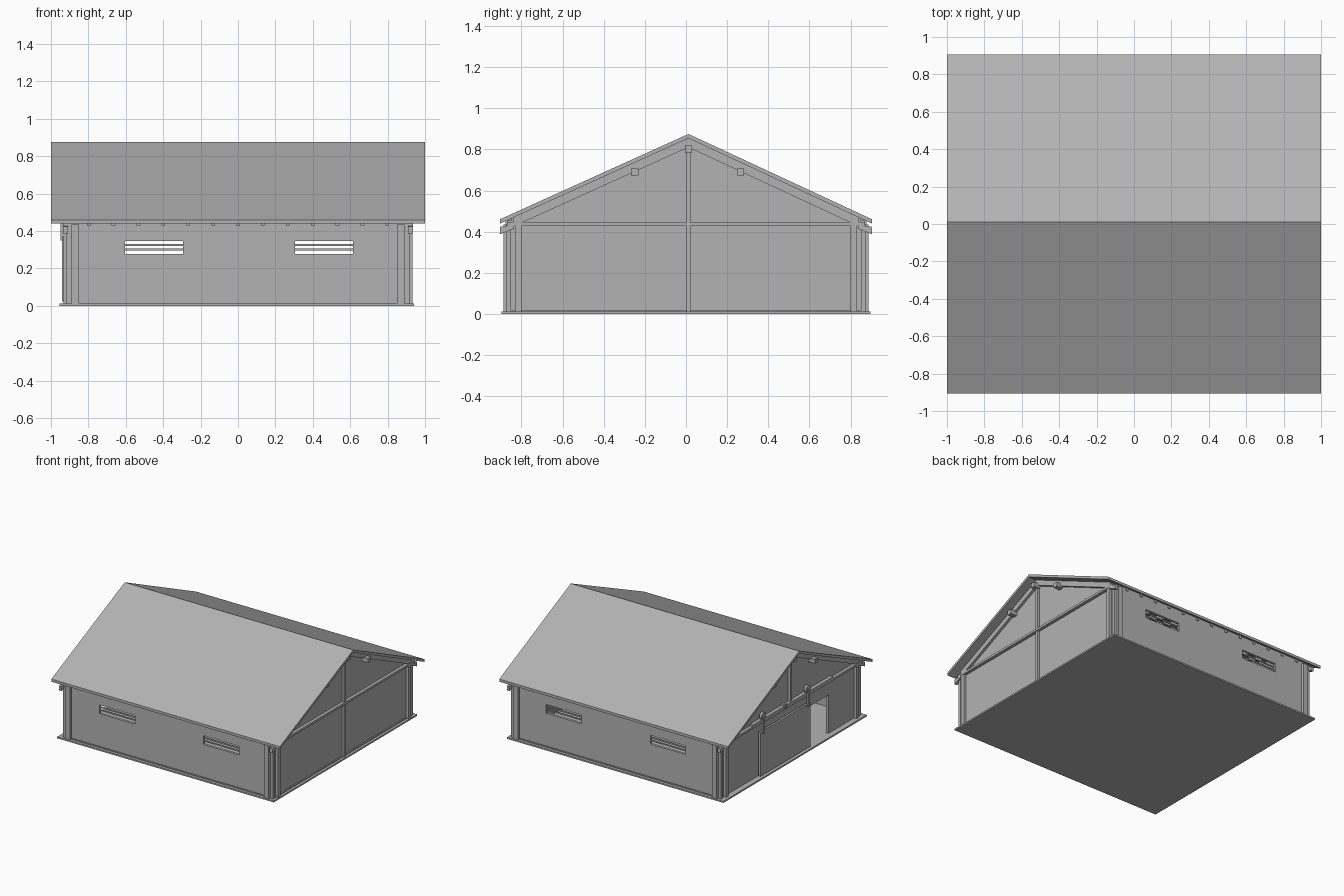
import bpy, bmesh, math

if "Cube" in bpy.data.objects:
    bpy.data.objects.remove(bpy.data.objects["Cube"])

RIDGE_Y, RIDGE_Z, EAVE_Y, EAVE_Z = 0.012, 0.875, 0.905, 0.46

# One mid-grey finish for every part
GREY = bpy.data.materials.new("weathered_grey")
GREY.diffuse_color = (0.45, 0.45, 0.45, 1)
GREY.use_nodes = True
GREY.node_tree.nodes["Principled BSDF"].inputs["Base Color"].default_value = GREY.diffuse_color


def roof_z(y):
    """Height of the roof's upper surface at y."""
    span = EAVE_Y - RIDGE_Y if y > RIDGE_Y else EAVE_Y + RIDGE_Y
    return RIDGE_Z - (RIDGE_Z - EAVE_Z) * abs(y - RIDGE_Y) / span


def prism(name, profile, x0, x1):
    """Extrude a (y, z) outline along x."""
    bm = bmesh.new()
    face = bm.faces.new([bm.verts.new((x0, y, z)) for y, z in profile])
    out = bmesh.ops.extrude_face_region(bm, geom=[face])
    moved = [v for v in out["geom"] if isinstance(v, bmesh.types.BMVert)]
    bmesh.ops.translate(bm, vec=(x1 - x0, 0, 0), verts=moved)
    bmesh.ops.recalc_face_normals(bm, faces=bm.faces)
    mesh = bpy.data.meshes.new(name)
    bm.to_mesh(mesh)
    bm.free()
    mesh.materials.append(GREY)
    obj = bpy.data.objects.new(name, mesh)
    bpy.context.collection.objects.link(obj)
    return obj


def box(name, x, y, z):
    (x0, x1), (y0, y1), (z0, z1) = sorted(x), sorted(y), sorted(z)
    return prism(name, [(y0, z0), (y1, z0), (y1, z1), (y0, z1)], x0, x1)


def chevron(name, top, bottom, y_end, x0, x1):
    """Gabled band lying between two depths below the roof surface."""
    ys = (-y_end, RIDGE_Y, y_end)
    pts = [(y, roof_z(y) - top) for y in ys]
    pts += [(y, roof_z(y) - bottom) for y in reversed(ys)]
    return prism(name, pts, x0, x1)


def cut(obj, cutters):
    for c in cutters:
        mod = obj.modifiers.new("opening", "BOOLEAN")
        mod.object, mod.operation, mod.solver = c, "DIFFERENCE", "EXACT"
    deps = bpy.context.evaluated_depsgraph_get()
    mesh = bpy.data.meshes.new_from_object(obj.evaluated_get(deps))
    obj.modifiers.clear()
    obj.data = mesh
    for c in cutters:
        bpy.data.objects.remove(c)


# Floor slab, wider in front of the door
box("floor_slab", (-0.955, 0.94), (-0.896, 0.896), (0, 0.012))

# Roof sheet, rafters and purlins
chevron("roof", 0, 0.021, EAVE_Y, -1, 1)
for i in range(-6, 7):
    x = i * 0.133
    chevron("rafter", 0.021, 0.044, 0.878, x - 0.01, x + 0.01)
for y, z in ((-0.25, 0.69), (RIDGE_Y, 0.80), (0.265, 0.69)):
    box("purlin", (-0.965, 0.965), (y - 0.018, y + 0.018), (z - 0.018, z + 0.018))

# Long walls with louvred windows, sill rails and posts
WINDOWS = [(-0.605, -0.295), (0.305, 0.615)]
for s in (-1, 1):
    wall = box("long_wall", (-0.91, 0.91), (s * 0.848, s * 0.868), (0.012, 0.455))
    cut(wall, [box("window_cutter", w, (s * 0.8, s * 0.9), (0.278, 0.347)) for w in WINDOWS])
    for w in WINDOWS:
        for z in (0.302, 0.325):
            box("window_louvre", w, (s * 0.85, s * 0.858), (z - 0.005, z + 0.005))
    box("long_sill", (-0.91, 0.91), (s * 0.86, s * 0.874), (0.012, 0.02))
    for t in (-1, 1):
        box("long_wall_post", (t * 0.85, t * 0.89), (s * 0.86, s * 0.888), (0.012, 0.435))

# Gable ends
for t in (-1, 1):
    outline = [(-0.848, 0.012), (0.848, 0.012)]
    outline += [(y, roof_z(y) - 0.021) for y in (0.848, RIDGE_Y, -0.848)]
    gable = prism("gable_wall", outline, t * 0.89, t * 0.91)
    if t < 0:
        cut(gable, [box("door_cutter", (-1, -0.8), (-0.48, 0.13), (0, 0.315))])
    else:
        box("gable_sill", (0.905, 0.92), (-0.868, 0.868), (0.012, 0.02))
    chevron("gable_rafter", 0.021, 0.065, 0.84, t * 0.905, t * 0.93)
    box("tie_beam", (t * 0.905, t * 0.935), (-0.87, 0.87), (0.428, 0.446))
    box("centre_post", (t * 0.905, t * 0.928), (RIDGE_Y - 0.01, RIDGE_Y + 0.01),
        (0.012 if t > 0 else 0.44, 0.80))
    for s in (-1, 1):
        box("gable_post", (t * 0.905, t * 0.932), (s * 0.80, s * 0.83), (0.012, 0.435))
        box("corner_post", (t * 0.895, t * 0.92), (s * 0.85, s * 0.875), (0.012, 0.435))
        # Sloping bracket under each eave corner
        prism("eave_bracket", [(s * 0.835, 0.43), (s * 0.903, 0.424),
                               (s * 0.903, 0.388), (s * 0.835, 0.415)], t * 0.91, t * 0.935)

# Sliding door panel, hung from a rail by wheels
box("sliding_door", (-0.942, -0.925), (-0.21, 0.415), (0.022, 0.37))
box("door_track", (-0.938, -0.905), (-0.5, 0.5), (0.445, 0.46))
for y in (-0.175, 0.38):
    box("door_hanger", (-0.95, -0.938), (y - 0.01, y + 0.01), (0.35, 0.49))
    bpy.ops.mesh.primitive_cylinder_add(vertices=16, radius=0.03, depth=0.018,
                                        location=(-0.938, y, 0.488),
                                        rotation=(0, math.pi / 2, 0))
    wheel = bpy.context.object
    wheel.name = "door_wheel"
    wheel.data.materials.append(GREY)
    bpy.ops.object.shade_smooth_by_angle()
box("track_bracket", (-0.946, -0.905), (0.09, 0.11), (0.44, 0.475))
